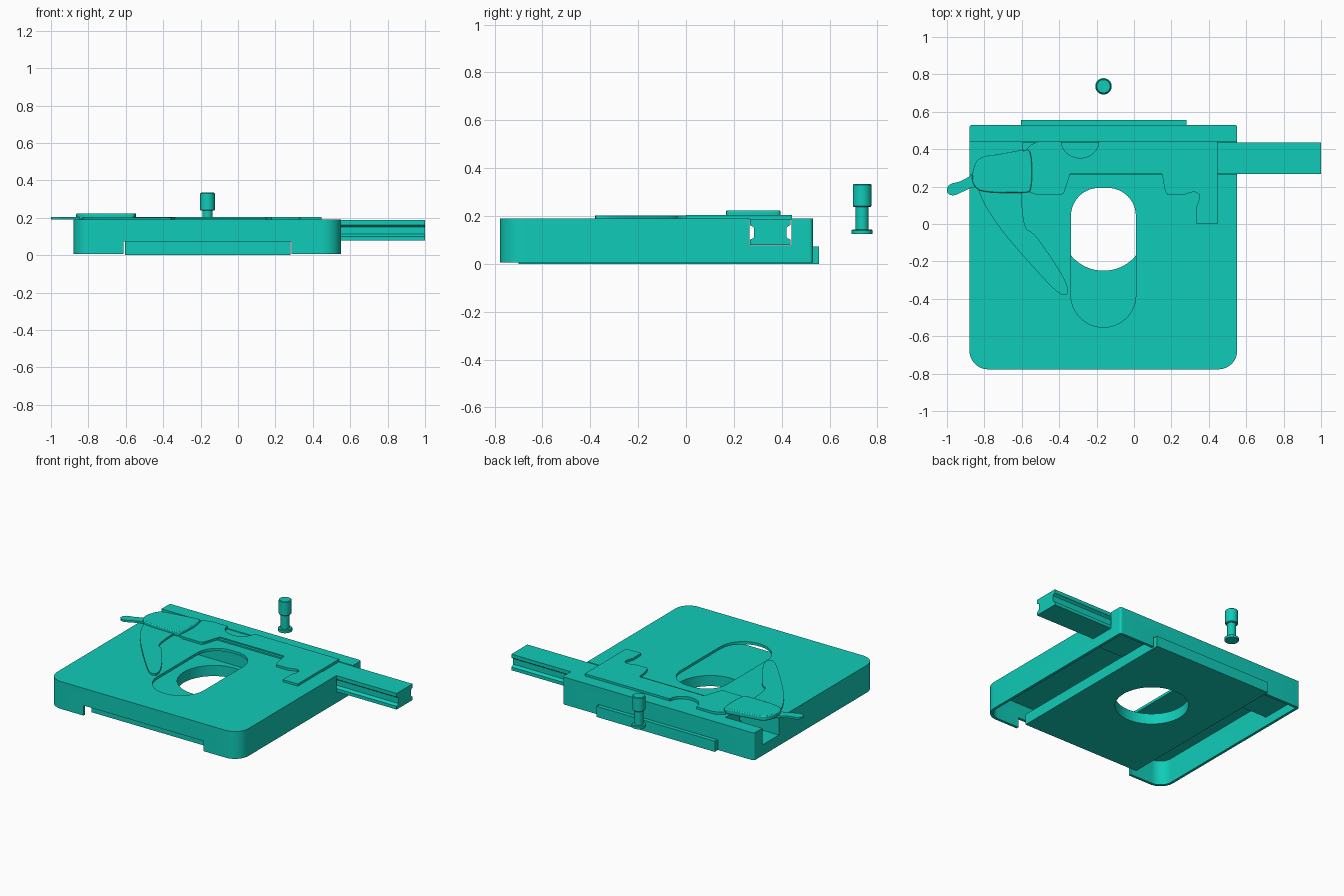
import bpy, bmesh, math
from mathutils import Vector

if "Cube" in bpy.data.objects:
    bpy.data.objects.remove(bpy.data.objects["Cube"])


def finish(bm, name):
    bmesh.ops.recalc_face_normals(bm, faces=bm.faces[:])
    me = bpy.data.meshes.new(name)
    bm.to_mesh(me)
    bm.free()
    ob = bpy.data.objects.new(name, me)
    bpy.context.collection.objects.link(ob)
    return ob


def sweep(name, pts, offset):
    """Extrude a closed 3D outline along an offset."""
    bm = bmesh.new()
    face = bm.faces.new([bm.verts.new(p) for p in pts])
    new = bmesh.ops.extrude_face_region(bm, geom=[face])["geom"]
    bmesh.ops.translate(bm, vec=offset,
                        verts=[g for g in new if isinstance(g, bmesh.types.BMVert)])
    return finish(bm, name)


def prism(name, pts, z0, z1):
    return sweep(name, [(x, y, z0) for x, y in pts], (0, 0, z1 - z0))


def rounded(x0, x1, y0, y1, front, back, n=12):
    """Rounded rectangle with separate front and back corner radii."""
    out = []
    for cx, cy, r, a in ((x0 + front, y0 + front, front, 180), (x1 - front, y0 + front, front, 270),
                         (x1 - back, y1 - back, back, 0), (x0 + back, y1 - back, back, 90)):
        for i in range(n + 1):
            t = math.radians(a + 90 * i / n)
            out.append((cx + r * math.cos(t), cy + r * math.sin(t)))
    return out


def box(name, x0, x1, y0, y1, z0, z1):
    return prism(name, [(x0, y0), (x1, y0), (x1, y1), (x0, y1)], z0, z1)


def circle(cx, cy, r, n=64):
    return [(cx + r * math.cos(math.tau * i / n), cy + r * math.sin(math.tau * i / n)) for i in range(n)]


def soften(pts, rounds=2):
    """Corner-cutting to turn a coarse outline into a smooth one."""
    for _ in range(rounds):
        out = []
        for i, p in enumerate(pts):
            a, b = Vector(p), Vector(pts[(i + 1) % len(pts)])
            out += [a.lerp(b, 0.25), a.lerp(b, 0.75)]
        pts = out
    return pts


def cut(ob, *cutters):
    for c in cutters:
        c.hide_render = True
        m = ob.modifiers.new("cut", "BOOLEAN")
        m.object, m.operation, m.solver = c, "DIFFERENCE", "EXACT"
        bpy.context.view_layer.objects.active = ob
        bpy.ops.object.modifier_apply(modifier=m.name)
        bpy.data.objects.remove(c)


# Hollow stage body with rail channel, viewing opening and plate slots
body = prism("stage_body", rounded(-0.88, 0.552, -0.777, 0.53, 0.1, 0.015), 0.005, 0.19)
cut(body,
    prism("cavity", rounded(-0.862, 0.534, -0.759, 0.23, 0.082, 0.004), -0.1, 0.172),
    box("back_cavity", -0.862, 0.534, 0.2, 0.512, -0.1, 0.064),
    box("plate_slot", -0.612, 0.287, -1, 1, -0.1, 0.073),
    box("channel", -1, 1, 0.265, 0.44, 0.077, 0.3),
    prism("opening", rounded(-0.337, 0.01, -0.552, 0.193, 0.172, 0.15), 0.1, 0.3))

# Sliding base plate with round light hole
plate = box("base_plate", -0.604, 0.28, -0.70, 0.555, 0, 0.072)
cut(plate, prism("light_hole", circle(-0.163, -0.025, 0.225), -0.1, 0.3))

# Grooved slide rail
half = [(0.085, 0.078), (0.085, 0.1), (0.075, 0.105), (0.067, 0.112),
        (0.067, 0.15), (0.075, 0.157), (0.085, 0.162), (0.085, 0.187)]
section = half + [(-y, z) for y, z in reversed(half)]
rail = sweep("slide_rail", [(-0.6, 0.352 + y, z) for y, z in section], (1.6, 0, 0))

# Specimen holder frame with crescent cutout along its back edge
moon = [(-0.288 + 0.1 * math.cos(math.radians(a)), 0.44 + 0.09 * math.sin(math.radians(a)))
        for a in range(0, -181, -12)]
outline = [(0.447, 0.443), (0.447, 0.0), (0.335, 0.0), (0.333, 0.09), (0.348, 0.13), (0.347, 0.16),
           (0.325, 0.172), (0.30, 0.168), (0.265, 0.155), (0.18, 0.155), (0.165, 0.18), (0.147, 0.285),
           (-0.335, 0.285), (-0.375, 0.165), (-0.39, 0.155), (-0.52, 0.157), (-0.56, 0.17),
           (-0.575, 0.4), (-0.55, 0.425), (-0.51, 0.443)]
k = outline.index((-0.51, 0.443))
holder = prism("specimen_holder", outline[:k + 1] + [(x, y + 0.003) for x, y in reversed(moon)], 0.186, 0.205)
lip = prism("holder_lip", [(-0.345, 0.268), (0.15, 0.268), (0.147, 0.29), (-0.335, 0.29)], 0.186, 0.198)

# Spring finger, thumb tail and pivot cover
finger = prism("spring_finger", soften([
    (-0.84, 0.25), (-0.83, 0.16), (-0.75, 0.02), (-0.63, -0.13), (-0.44, -0.34), (-0.38, -0.385),
    (-0.345, -0.37), (-0.375, -0.28), (-0.51, -0.08), (-0.55, -0.04), (-0.58, -0.03),
    (-0.60, 0.08), (-0.60, 0.25)]), 0.188, 0.202)
tail = prism("thumb_tail", soften([
    (-0.78, 0.31), (-0.87, 0.26), (-0.93, 0.225), (-0.99, 0.215), (-1.006, 0.17),
    (-0.97, 0.148), (-0.92, 0.17), (-0.86, 0.20), (-0.78, 0.2)]), 0.19, 0.203)
cover = prism("pivot_cover", soften([
    (-0.87, 0.25), (-0.85, 0.33), (-0.81, 0.362), (-0.74, 0.37), (-0.57, 0.402), (-0.55, 0.38),
    (-0.543, 0.28), (-0.55, 0.18), (-0.57, 0.165), (-0.81, 0.168), (-0.855, 0.20)], 2), 0.19, 0.223)
bev = cover.modifiers.new("edge", "BEVEL")
bev.width, bev.segments, bev.limit_method = 0.006, 2, "ANGLE"
bev.angle_limit = math.radians(60)

# Loose turned pin
profile = [(0, 0.124), (0.044, 0.124), (0.044, 0.14), (0.04, 0.143), (0.027, 0.143), (0.027, 0.238),
           (0.036, 0.238), (0.039, 0.242), (0.039, 0.33), (0.035, 0.334), (0, 0.334)]
bm = bmesh.new()
vs = [bm.verts.new((-0.163 + r, 0.736, z)) for r, z in profile]
es = [bm.edges.new(p) for p in zip(vs, vs[1:])]
bmesh.ops.spin(bm, geom=vs + es, cent=(-0.163, 0.736, 0), axis=(0, 0, 1), angle=math.tau, steps=40)
bmesh.ops.remove_doubles(bm, verts=bm.verts[:], dist=1e-5)
pin = finish(bm, "pin")

# Shared teal finish and smooth curved sides
teal = bpy.data.materials.new("teal")
teal.diffuse_color = (0.005, 0.6, 0.48, 1)
teal.use_nodes = True
teal.node_tree.nodes["Principled BSDF"].inputs["Base Color"].default_value = teal.diffuse_color
for ob in (body, plate, rail, holder, lip, finger, tail, cover, pin):
    ob.data.materials.clear()
    ob.data.materials.append(teal)
    bpy.ops.object.select_all(action="DESELECT")
    ob.select_set(True)
    bpy.context.view_layer.objects.active = ob
    bpy.ops.object.shade_smooth_by_angle(angle=math.radians(30))
